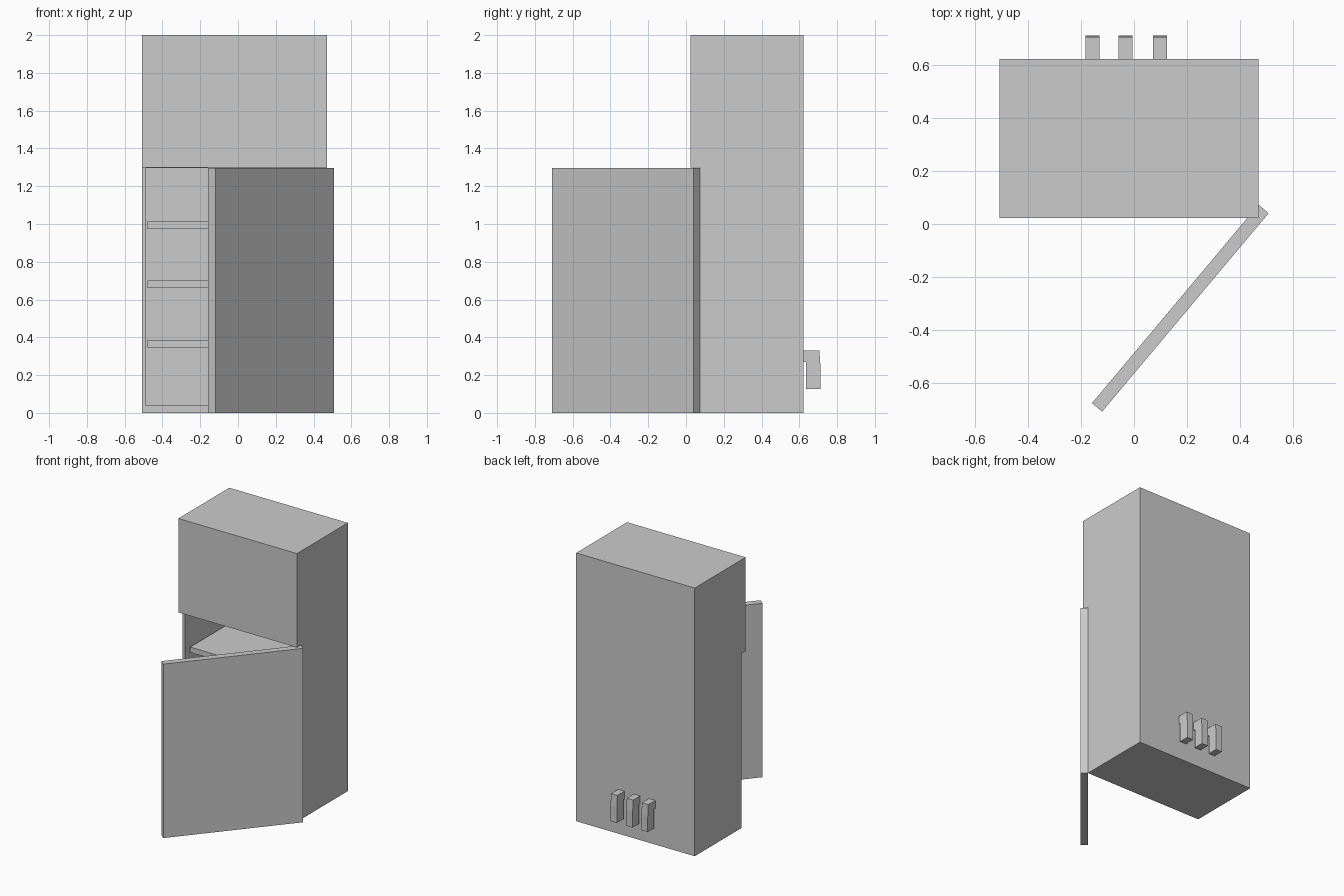
import bpy, bmesh, math
from mathutils import Matrix, Vector

if "Cube" in bpy.data.objects:
    bpy.data.objects.remove(bpy.data.objects["Cube"])

X0, X1 = -0.508, 0.470          # cabinet sides
Y_TOP, Y_LOW, Y_BACK = 0.023, 0.073, 0.623
SPLIT, WALL, FLOOR = 1.297, 0.03, 0.04


def finish(name, bm):
    bmesh.ops.recalc_face_normals(bm, faces=bm.faces[:])
    me = bpy.data.meshes.new(name)
    bm.to_mesh(me)
    bm.free()
    ob = bpy.data.objects.new(name, me)
    bpy.context.collection.objects.link(ob)
    return ob


def prism(profile, x0, x1):
    """Extrude a (y, z) side profile from x0 to x1."""
    bm = bmesh.new()
    face = bm.faces.new([bm.verts.new((x0, y, z)) for y, z in profile])
    ext = bmesh.ops.extrude_face_region(bm, geom=[face])
    moved = [v for v in ext["geom"] if isinstance(v, bmesh.types.BMVert)]
    bmesh.ops.translate(bm, verts=moved, vec=(x1 - x0, 0, 0))
    bmesh.ops.recalc_face_normals(bm, faces=bm.faces[:])
    return bm


def rect(y0, y1, z0, z1):
    return [(y0, z0), (y1, z0), (y1, z1), (y0, z1)]


# Cabinet: upper block overhangs the lower front by one door thickness
bm = prism([(Y_LOW, 0), (Y_BACK, 0), (Y_BACK, 2), (Y_TOP, 2),
            (Y_TOP, SPLIT + 0.003), (Y_LOW, SPLIT + 0.003)], X0, X1)

# Hollow out the lower compartment from its front face
front = next(f for f in bm.faces
             if f.normal.y < -0.9 and f.calc_center_median().z < 1)
bmesh.ops.inset_individual(bm, faces=[front], thickness=WALL)
for v in front.verts:
    v.co.z = FLOOR if v.co.z < 0.5 else SPLIT
cavity = bmesh.ops.extrude_discrete_faces(bm, faces=[front])["faces"][0]
bmesh.ops.translate(bm, verts=cavity.verts[:],
                    vec=(0, Y_BACK - WALL - Y_LOW, 0))
finish("cabinet", bm)

# Shelves
for i, z in enumerate((0.347, 0.660, 0.973)):
    finish(f"shelf_{i + 1}", prism(rect(0.118, Y_BACK - WALL, z, z + 0.04),
                                   X0 + WALL, X1 - WALL))

# Open door, hinged at the front right edge
bm = prism(rect(-0.05, 0, 0, SPLIT), X0 - X1, 0)
bm.transform(Matrix.Translation(Vector((X1, Y_LOW, 0)))
             @ Matrix.Rotation(math.radians(50), 4, 'Z'))
finish("door", bm)

# Bent pipes on the back
pipe = [(Y_BACK, 0.33), (0.706, 0.33), (0.712, 0.245), (0.712, 0.127),
        (0.636, 0.127), (0.636, 0.27), (Y_BACK, 0.27)]
for i, x in enumerate((-0.157, -0.032, 0.098)):
    finish(f"back_pipe_{i + 1}", prism(pipe, x - 0.026, x + 0.026))
